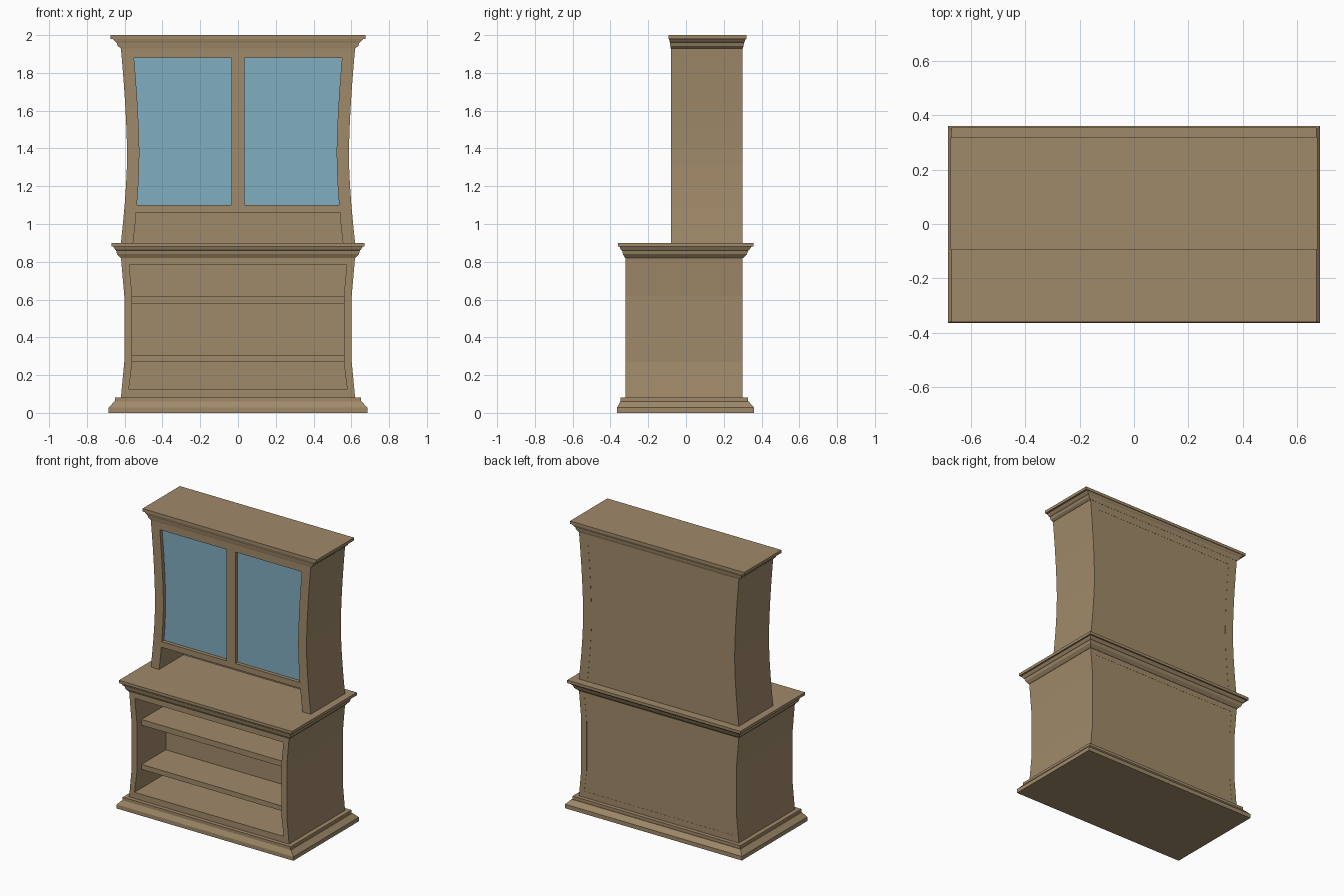
import bpy, bmesh

if "Cube" in bpy.data.objects:
    bpy.data.objects.remove(bpy.data.objects["Cube"])


def material(name, rgb):
    m = bpy.data.materials.new(name)
    m.diffuse_color = (*rgb, 1)
    m.use_nodes = True
    m.node_tree.nodes["Principled BSDF"].inputs["Base Color"].default_value = m.diffuse_color
    return m


WOOD = material("wood", (0.352, 0.255, 0.142))
GLASS = material("blue glass", (0.216, 0.423, 0.533))


def finish(name, bm, mat):
    bmesh.ops.recalc_face_normals(bm, faces=bm.faces)
    me = bpy.data.meshes.new(name)
    bm.to_mesh(me)
    bm.free()
    me.materials.append(mat)
    ob = bpy.data.objects.new(name, me)
    bpy.context.collection.objects.link(ob)
    return ob


def moulding(name, rows):
    """Stack of rectangles: (z, half width, front y, back y)."""
    bm = bmesh.new()
    loops = [[bm.verts.new(p) for p in ((-w, a, z), (w, a, z), (w, b, z), (-w, b, z))]
             for z, w, a, b in rows]
    for lo, hi in zip(loops, loops[1:]):
        for i in range(4):
            j = (i + 1) % 4
            bm.faces.new((lo[i], lo[j], hi[j], hi[i]))
    bm.faces.new(loops[0])
    bm.faces.new(loops[-1])
    return finish(name, bm, WOOD)


def prism(name, outline, y0, y1, mat=WOOD):
    """Solid with an x-z outline, running from y0 to y1."""
    bm = bmesh.new()
    f = [bm.verts.new((x, y0, z)) for x, z in outline]
    b = [bm.verts.new((x, y1, z)) for x, z in outline]
    bm.faces.new(f)
    bm.faces.new(b)
    for i in range(len(f)):
        j = (i + 1) % len(f)
        bm.faces.new((f[i], f[j], b[j], b[i]))
    return finish(name, bm, mat)


def frame(name, outer, inner, y0, y1):
    """Tube between two matching x-z outlines."""
    bm = bmesh.new()
    of, ob, nf, nb = [[bm.verts.new((x, y, z)) for x, z in o]
                      for o, y in ((outer, y0), (outer, y1), (inner, y0), (inner, y1))]
    for i in range(len(outer)):
        j = (i + 1) % len(outer)
        for p, q in ((of, nf), (ob, nb), (of, ob), (nf, nb)):
            bm.faces.new((p[i], p[j], q[j], q[i]))
    return finish(name, bm, WOOD)


def both(right):
    """Close a right-hand edge (bottom to top) with its mirror image."""
    return right + [(-x, z) for x, z in reversed(right)]


def box(name, w, z0, z1, y0, y1):
    return prism(name, both([(w, z0), (w, z1)]), y0, y1)


# plinth
moulding("plinth", [(0, .685, -.365, .36), (.028, .685, -.365, .36),
                    (.06, .655, -.348, .332), (.06, .65, -.348, .328),
                    (.082, .65, -.348, .328)])

# lower cabinet with open shelves
outer = [(.62, .08), (.602, .27), (.602, .62), (.62, .825)]
inner = [(.578, .125), (.56, .27), (.56, .62), (.576, .783)]
frame("lower_carcass", both(outer), both(inner), -.32, .30)
prism("lower_back", both([(x + .02, z) for x, z in inner]), 0, .299)
for i, (z0, z1) in enumerate(((.27, .305), (.58, .62))):
    box(f"shelf_{i + 1}", .562, z0, z1, -.268, .01)

# worktop moulding
moulding("worktop", [(.82, .622, -.322, .302), (.84, .64, -.334, .322),
                     (.86, .645, -.338, .33), (.863, .65, -.345, .335),
                     (.88, .66, -.352, .347), (.88, .671, -.36, .357),
                     (.90, .671, -.36, .357)])


# upper cabinet, waisted sides
def half_width(z):
    t = (z - 1.36) / (.46 if z < 1.36 else .57)
    return .587 + .033 * abs(t) ** 1.6


def side(z0, z1, inset, n=10):
    zs = [z0 + (z1 - z0) * i / n for i in range(n + 1)]
    return [(half_width(z) - inset, z) for z in zs]


frame("upper_carcass", both(side(.89, 1.935, 0)), both(side(.898, 1.88, .065)), -.08, .30)
prism("upper_back", both(side(.896, 1.9, .05)), .19, .299)
prism("niche_ceiling", both(side(1.06, 1.10, .06, 2)), -.08, .2)
box("centre_stile", .035, 1.09, 1.89, -.08, -.04)

# glass doors
for name, s in (("glass_left", -1), ("glass_right", 1)):
    edge = [(.03, 1.885), (.03, 1.095)] + side(1.095, 1.885, .06)
    prism(name, [(s * x, z) for x, z in edge], -.055, -.047, GLASS)

# top cornice
moulding("cornice", [(1.93, .622, -.081, .301), (1.943, .637, -.083, .305),
                     (1.96, .643, -.085, .307), (1.965, .65, -.087, .311),
                     (1.98, .662, -.09, .316), (1.98, .675, -.093, .32),
                     (2.0, .675, -.093, .32)])
